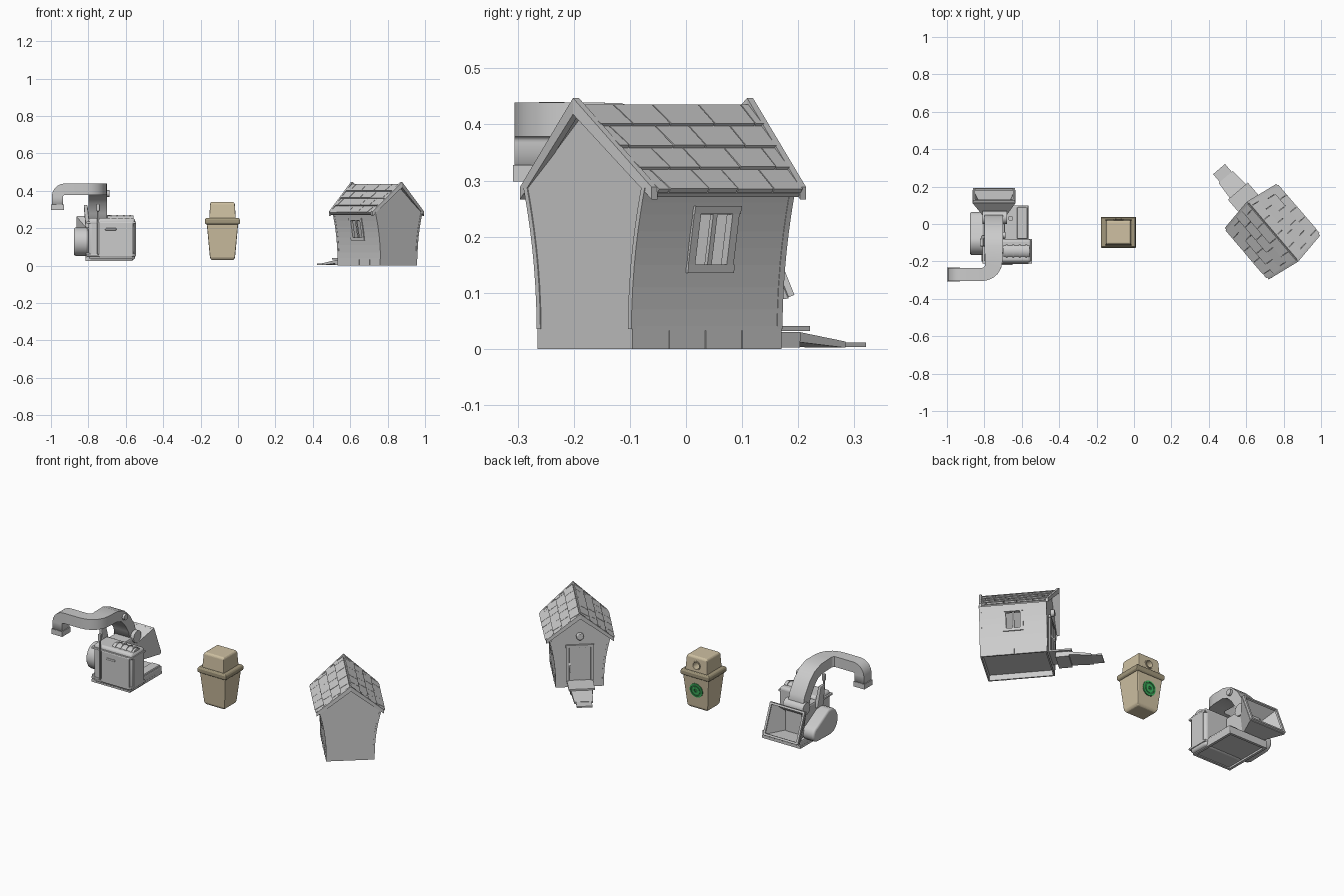
import bpy, bmesh, math, random
from mathutils import Matrix, Vector

if "Cube" in bpy.data.objects:
    bpy.data.objects.remove(bpy.data.objects["Cube"])
random.seed(4)
I = Matrix.Identity(4)
# shed frame: local +y is the door side
H = Matrix.Translation((.7405, -.041, 0)) @ Matrix.Rotation(math.radians(40.5), 4, 'Z')

def mat(name, c):
    m = bpy.data.materials.new(name)
    m.diffuse_color = (*c, 1)
    m.use_nodes = True
    m.node_tree.nodes["Principled BSDF"].inputs["Base Color"].default_value = m.diffuse_color
    return m

def mesh(name, verts, faces, M=I, bevel=0, seg=2, solid=0, m=None, smooth=0):
    me = bpy.data.meshes.new(name)
    me.from_pydata([M @ Vector(v) for v in verts], [], faces)
    bm = bmesh.new(); bm.from_mesh(me)
    bmesh.ops.recalc_face_normals(bm, faces=bm.faces)
    bm.to_mesh(me); bm.free()
    if smooth:
        me.shade_smooth()
        me.set_sharp_from_angle(angle=math.radians(smooth))
    o = bpy.data.objects.new(name, me)
    bpy.context.collection.objects.link(o)
    if solid:
        s = o.modifiers.new('solid', 'SOLIDIFY'); s.thickness = solid; s.offset = 0
    if bevel:
        b = o.modifiers.new('bevel', 'BEVEL'); b.width = bevel; b.segments = seg
    if m: me.materials.append(m)
    return o

def loft(name, rings, cap=True, **k):
    n = len(rings[0])
    f = [(r*n+i, r*n+(i+1) % n, (r+1)*n+(i+1) % n, (r+1)*n+i)
         for r in range(len(rings)-1) for i in range(n)]
    if cap: f += [tuple(range(n)), tuple(range((len(rings)-1)*n, len(rings)*n))]
    return mesh(name, [v for r in rings for v in r], f, **k)

def rect(x0, x1, y0, y1, z):
    return [(x0, y0, z), (x1, y0, z), (x1, y1, z), (x0, y1, z)]

def box(name, x0, x1, y0, y1, z0, z1, **k):
    return loft(name, [rect(x0, x1, y0, y1, z0), rect(x0, x1, y0, y1, z1)], **k)

def disc(name, c, r, d, axis='Y', n=24, **k):
    def p(a, s):
        u, v = r*math.cos(a), r*math.sin(a)
        q = {'Y': (u, s, v), 'X': (s, u, v), 'Z': (u, v, s)}[axis]
        return tuple(c[i]+q[i] for i in range(3))
    return loft(name, [[p(2*math.pi*i/n, s) for i in range(n)] for s in (-d/2, d/2)], smooth=40, **k)

# ---------------- litter bin ----------------
tan, brown = mat('tan', (.62, .53, .36)), mat('brown', (.36, .31, .2))
green, dkgreen = mat('green', (.05, .5, .12)), mat('dark_green', (.03, .2, .06))
bx, by = -.083, -.045
def cr(hx, hy, z): return rect(bx-hx, bx+hx, by-hy, by+hy, z)
loft('bin_body', [cr(.058, .048, .03), cr(.067, .057, .042), cr(.084, .074, .225)], m=tan, bevel=.005)
loft('bin_rim', [cr(.086, .076, .22), cr(.094, .082, .227), cr(.094, .082, .245), cr(.088, .077, .255)], m=brown, bevel=.003)
lid = loft('bin_lid', [cr(.071, .07, .25), cr(.066, .064, .332), cr(.059, .057, .341)], m=tan, bevel=.004)
cut = disc('lid_hole_cutter', (bx, by+.06, .291), .022, .08)
cut.hide_render = True; cut.hide_viewport = True
b = lid.modifiers.new('hole', 'BOOLEAN'); b.operation = 'DIFFERENCE'; b.object = cut
def ring(name, c, r0, r1, y0, y1, tilt, m, n=28):
    R = []
    for r, y in ((r0, y0), (r1, y0), (r1, y1), (r0, y1), (r0, y0)):
        R.append([(c[0]+r*math.cos(2*math.pi*i/n), c[1]+y+tilt*r*math.sin(2*math.pi*i/n),
                   c[2]+r*math.sin(2*math.pi*i/n)) for i in range(n)])
    loft(name, R, cap=False, m=m, smooth=40)
ring('hole_ring', (bx, by+.067, .291), .02, .026, -.008, .004, -.07, tan)
yb = by+.066
ring('badge_disc', (bx, yb+.001, .145), .001, .042, -.004, .002, .093, dkgreen)
ring('badge_ring', (bx, yb+.001, .145), .034, .041, 0, .005, .093, green)
ring('badge_centre', (bx, yb+.001, .145), .012, .023, 0, .005, .093, green)

# ---------------- shed ----------------
def wx(z): return .125 + .036*(max(z-.03, 0)/.255)**2
Y0, Y1 = -.179, .163
ym = (Y0+Y1)/2
zs = [.035, .07, .11, .15, .18, .21, .24, .262, .287]
ys = [Y0, ym-.037, ym+.037, Y1]
for s, side in ((1, 'right'), (-1, 'left')):
    v = [(s*wx(z), y, z) for z in zs for y in ys]
    f = [(r*4+c, r*4+c+1, r*4+c+5, r*4+c+4) for r in range(8) for c in range(3)
         if not (c == 1 and 3 <= r < 6)]
    mesh(f'{side}_wall', v, f, M=H, solid=.008)
    def bar(n, y0, y1, z0, z1, t=.008):
        a, c = wx(z0), wx(z1)
        loft(f'{side}_window_{n}', [rect(*sorted((s*(a-t), s*(a+t))), y0, y1, z0),
                                   rect(*sorted((s*(c-t), s*(c+t))), y0, y1, z1)], M=H)
    bar('sill', ym-.054, ym+.054, .135, .15, .01)
    bar('head', ym-.054, ym+.054, .24, .255, .01)
    for k in (-1, 1): bar('jamb', ym+k*.045-.008, ym+k*.045+.008, .148, .242)
    bar('mullion', ym-.005, ym+.005, .15, .24, .004)
    for k, y in enumerate((Y0, Y1)):   # curved corner trims
        loft(f'{side}_corner_trim_{k}', [rect(s*wx(z)-.005, s*wx(z)+.005, y-.006, y+.006, z) for z in zs], M=H)
outline = [(-wx(z), z) for z in zs] + [(0, .425)] + [(wx(z), z) for z in reversed(zs)]
for n, y in (('back', Y0), ('front', Y1)):
    loft(f'{n}_gable', [[(x, y+d, z) for x, z in outline] for d in (-.004, .004)], M=H)

# base skirt and floor
box('floor', -.13, .13, Y0-.004, Y1+.004, .032, .041, M=H)
for s in (-1, 1):
    box('skirt_side', s*.126-.004, s*.126+.004, Y0-.003, Y1+.003, 0, .035, M=H)
    y = Y0 if s < 0 else Y1
    box('skirt_end', -.13, .13, y-.004, y+.004, 0, .035, M=H)
    for k in range(1, 4):
        y = Y0+(Y1-Y0)*k/4
        box('skirt_batten', s*.129-.003, s*.129+.003, y-.004, y+.004, 0, .033, M=H)

# porch and ramp
box('porch', -.07, .07, Y1, .285, .032, .041, M=H)
loft('ramp', [rect(-.06, .06, .2, .27, .002), rect(-.06, .06, .2, .271, .03)], M=H)
loft('ramp_board', [[(-.058, .27, .012), (.058, .27, .012), (.058, .27, .03), (-.058, .27, .03)],
                    [(-.05, .385, .002), (.05, .385, .002), (.05, .385, .013), (-.05, .385, .013)]], M=H)
box('ramp_foot', -.042, .042, .37, .44, .003, .011, M=H)

# door with frame, handle and round lamp
for k in range(4):
    x = -.058+k*.029
    box('door_board', x+.001, x+.028, Y1, Y1+.01, .042, .235, M=H)
for s in (-1, 1): box('door_jamb', s*.065-.007, s*.065+.007, Y1, Y1+.014, .041, .245, M=H)
box('door_head', -.076, .076, Y1, Y1+.015, .235, .25, M=H)
loft('door_handle', [rect(.05, .058, Y1+.03, Y1+.037, .1), rect(.05, .058, Y1+.005, Y1+.012, .145)], M=H)
disc('gable_lamp', (0, Y1+.012, .3), .02, .024, M=H, n=16, bevel=.004)

# roof: deck, bargeboards and shingles
def roof(s, t, lift): return s*(.178*t)+s*lift*.65, .43-.155*t+lift*.75
def half(t): return .2-.031*t
for s in (-1, 1):
    loft('roof_deck', [[(roof(s, t, l)[0], y, roof(s, t, l)[1]) for t, l, y in
         ((0, -.006, q*half(0)), (1, -.006, q*half(1)), (1, .002, q*half(1)), (0, .002, q*half(0)))]
         for q in (-1, 1)], M=H)
    for q in (-1, 1):
        def sec(x, y, z0, z1): return [(x, q*y, z0), (x, q*(y+.014), z0), (x, q*(y+.014), z1), (x, q*y, z1)]
        loft('bargeboard', [sec(0, .197, .418, .447), sec(s*.181, .167, .266, .288)], M=H)
    for row in range(4):
        t0, t1 = max(row/4-.03, 0), row/4+.25
        cuts = [-1] + [-1+2*(k+(.3 if row % 2 else .7)+random.uniform(-.12, .12))/4 for k in range(4)] + [1]
        for a, c in zip(cuts, cuts[1:]):
            w = random.uniform(0, .002)
            R = []
            for u in (a+.006, c-.006):
                R.append([(roof(s, t, l)[0], u*half(t), roof(s, t, l)[1]) for t, l in
                          ((t0, 0), (t1, .005), (t1, .013+w), (t0, .007))])
            loft('shingle', R, M=H)

# ---------------- wood chipper ----------------
box('base_plate', -.815, -.565, -.2, .1, .035, .07, bevel=.006)
for y in (-.2, .085): box('base_rail', -.815, -.565, y, y+.015, .025, .04)
for x in (-.815, -.58): box('base_rail', x, x+.015, -.2, .1, .025, .04)
box('rear_housing', -.625, -.57, -.08, .09, .065, .08, bevel=.005)
box('engine_body', -.8, -.55, -.205, -.08, .03, .255, bevel=.016, seg=3, smooth=30)
box('front_panel', -.745, -.56, -.214, -.2, .045, .235, bevel=.007)
box('panel_handle', -.71, -.65, -.22, -.212, .188, .2, bevel=.004)
box('side_panel', -.555, -.545, -.19, -.095, .05, .235, bevel=.004)
for z in (.05, .225): box('front_band', -.81, -.545, -.211, -.08, z, z+.012, bevel=.003)
disc('fuel_tank', (-.628, -.145, .225), .042, .14, axis='X')
for k in range(4): disc('tank_rib', (-.68+k*.035, -.145, .225), .046, .008, axis='X')
box('rotor_housing', -.8, -.69, -.085, .065, .065, .24, bevel=.01)
disc('feed_roller', (-.745, .035, .235), .035, .13, axis='X')
disc('fuel_cap', (-.66, .03, .09), .014, .04, axis='Z', n=12)

# belt guard around a large and a small pulley
pts = [(-.09+.076*math.cos(a), .128+.077*math.sin(a)) for a in [math.radians(80+k*20) for k in range(11)]]
pts += [(.02+.045*math.cos(a), .1+.045*math.sin(a)) for a in [math.radians(-80+k*20) for k in range(9)]]
loft('belt_guard', [[(x, y, z) for y, z in pts] for x in (-.878, -.8)], bevel=.012, seg=3, smooth=35)

# feed hopper with rim
def slot(x0, x1, yb, zb, yt, zt): return [(x0, yb, zb), (x1, yb, zb), (x1, yt, zt), (x0, yt, zt)]
mouth = slot(-.862, -.635, .183, .092, .115, .262)
loft('hopper', [mouth, slot(-.8, -.69, .055, .085, .04, .19)], cap=False, solid=.007)
for i in range(4):
    p, q = Vector(mouth[i]), Vector(mouth[(i+1) % 4])
    n = Vector((0, .017, .007)); d = (sum((Vector(v) for v in mouth), Vector())/4-(p+q)/2).normalized()*.012
    loft('hopper_rim', [[e, e+n*.6, e+n*.6+d, e+d] for e in (p, q)])

# discharge chute: square duct swept along a bent path
path = [Vector(p) for p in ((-.75, .035, .2), (-.75, .01, .29), (-.75, -.03, .352), (-.75, -.07, .39), (-.75, -.12, .408), (-.75, -.2, .409))]
path += [Vector((-.815+.065*math.cos(a), -.205-.065*math.sin(a), .409)) for a in [math.radians(k*18) for k in range(1, 6)]]
path += [Vector((-.925-.04*math.sin(a), -.27, .369+.04*math.cos(a))) for a in [math.radians(k*18) for k in range(6)]]
path += [Vector((-.965, -.27, .31))]
rings, side = [], Vector((1, 0, 0))
for i, p in enumerate(path):
    t = (path[min(i+1, len(path)-1)]-path[max(i-1, 0)]).normalized()
    if abs(t.z) < .5: side = Vector((-t.y, t.x, 0)).normalized()
    up = t.cross(side).normalized()
    w = .048-.014*min(1, max(0, (i-4)/5)); h = .029
    rings.append([p+side*w+up*h, p-side*w+up*h, p-side*w-up*h, p+side*w-up*h])
loft('chute', rings, cap=False, solid=.004, smooth=35)
for x in (-1, -.938): box('spout_collar', x, x+.008, -.308, -.232, .298, .328)
for y in (-.308, -.24): box('spout_collar', -1, -.93, y, y+.008, .298, .328)
disc('chute_pivot', (-.697, -.06, .385), .018, .02, axis='X', n=12)

# control lever and side deflector
box('lever', -.753, -.743, -.222, -.21, .06, .31, bevel=.003)
box('lever_grip', -.757, -.739, -.226, -.206, .29, .33, bevel=.005)
loft('deflector', [rect(-.815, -.79, -.12, -.06, .2), rect(-.825, -.805, -.12, -.08, .325)], bevel=.006)
